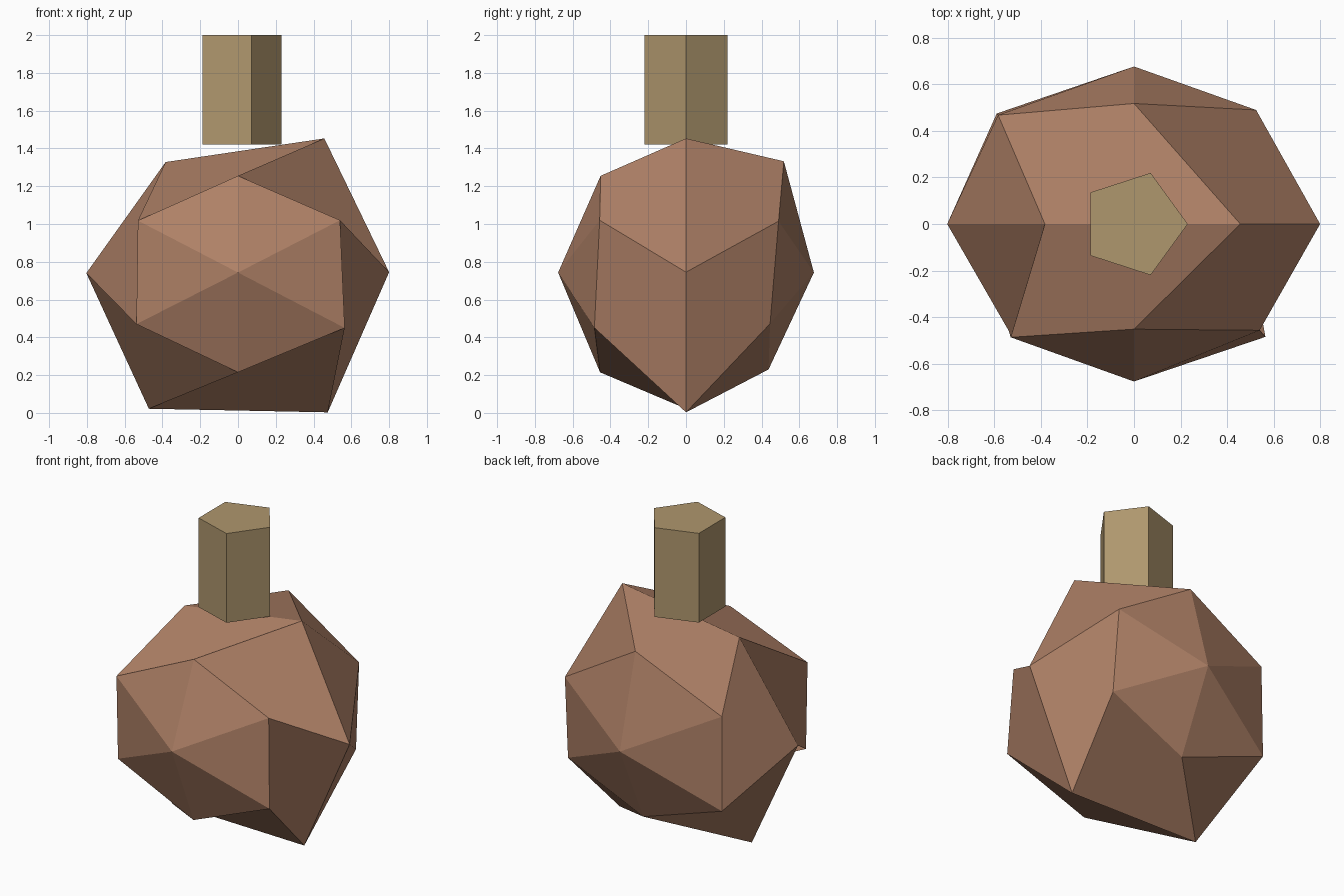
import bpy, bmesh, math

if "Cube" in bpy.data.objects:
    bpy.data.objects.remove(bpy.data.objects["Cube"])


def material(name, rgb):
    m = bpy.data.materials.new(name)
    m.diffuse_color = (*rgb, 1)
    m.use_nodes = True
    m.node_tree.nodes["Principled BSDF"].inputs["Base Color"].default_value = m.diffuse_color
    return m


def add_object(name, bm, mat):
    bm.normal_update()
    mesh = bpy.data.meshes.new(name)
    bm.to_mesh(mesh)
    bm.free()
    mesh.materials.append(mat)
    obj = bpy.data.objects.new(name, mesh)
    bpy.context.collection.objects.link(obj)
    return obj


brown = material("warm_brown", (0.43, 0.22, 0.135))
tan = material("tan", (0.43, 0.31, 0.155))

# Body: a lumpy faceted ball, three twisted six-sided rings with a pole front and back.
# Rings run counter-clockwise in the x-z plane; the middle ring starts at +x.
middle = [(0.80, 0, 0.745), (0.457, 0, 1.453), (-0.383, 0, 1.328),
          (-0.803, 0, 0.74), (-0.472, 0, 0.022), (0.475, 0, 0.003)]
front = [(0.54, -0.457, 1.02), (0, -0.452, 1.255), (-0.53, -0.487, 1.018),
         (-0.538, -0.46, 0.47), (0, -0.455, 0.215), (0.565, -0.485, 0.45)]
back = [(0.525, 0.49, 1.015), (0, 0.518, 1.332), (-0.584, 0.468, 1.045),
        (-0.59, 0.475, 0.437), (0, 0.437, 0.23), (0.534, 0.445, 0.472)]

bm = bmesh.new()
m, f, b = ([bm.verts.new(p) for p in ring] for ring in (middle, front, back))
front_tip = bm.verts.new((0, -0.677, 0.743))
back_tip = bm.verts.new((0, 0.677, 0.743))
for i in range(6):
    j = (i + 1) % 6
    bm.faces.new((f[i], f[j], front_tip))
    bm.faces.new((m[i], m[j], f[j], f[i]))
    bm.faces.new((b[i], b[j], m[j], m[i]))
    bm.faces.new((b[j], b[i], back_tip))
add_object("body", bm, brown)

# Stem: five-sided upright post above the body, one corner facing +x
R, LOW, HIGH = 0.231, 1.422, 2.0
bm = bmesh.new()
low, high = ([bm.verts.new((R * math.cos(math.tau * k / 5),
                            R * math.sin(math.tau * k / 5), z))
              for k in range(5)] for z in (LOW, HIGH))
bm.faces.new(high)
bm.faces.new(low[::-1])
for k in range(5):
    n = (k + 1) % 5
    bm.faces.new((low[k], low[n], high[n], high[k]))
add_object("stem", bm, tan)
